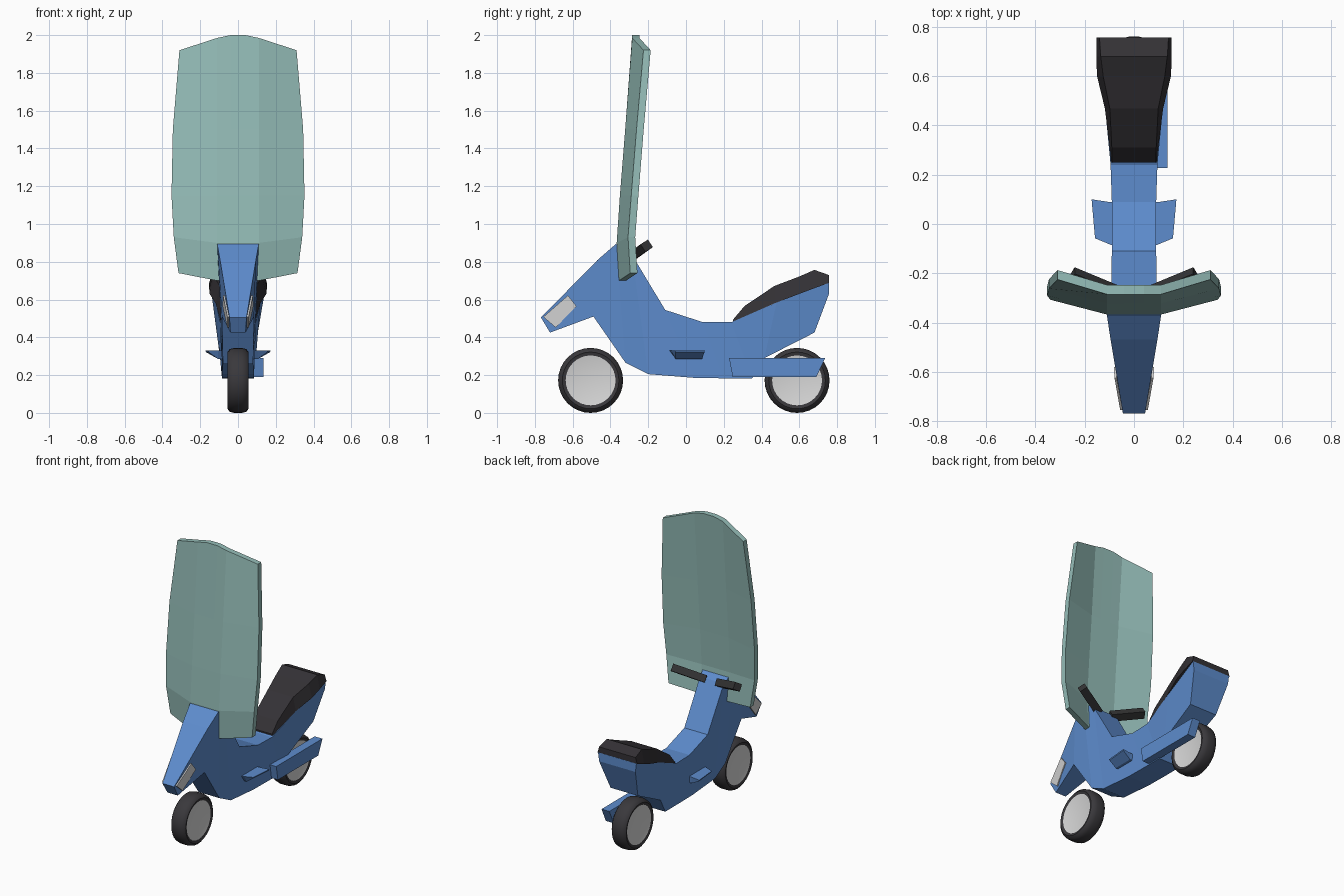
import bpy, bmesh, math
from mathutils import Vector

if "Cube" in bpy.data.objects:
    bpy.data.objects.remove(bpy.data.objects["Cube"])


def mat(name, rgb):
    m = bpy.data.materials.new(name)
    m.diffuse_color = (*rgb, 1)
    m.use_nodes = True
    m.node_tree.nodes["Principled BSDF"].inputs["Base Color"].default_value = m.diffuse_color
    return m


BLUE = mat("body blue", (0.11, 0.262, 0.61))
TEAL = mat("screen teal", (0.30, 0.51, 0.48))
BLACK = mat("seat black", (0.034, 0.031, 0.036))
TYRE = mat("tyre black", (0.042, 0.040, 0.045))
GREY = mat("light grey", (0.68, 0.68, 0.68))
BAR = mat("handlebar black", (0.034, 0.034, 0.035))


def make(name, verts, faces, *mats):
    me = bpy.data.meshes.new(name)
    me.from_pydata([tuple(v) for v in verts], [], faces)
    bm = bmesh.new()
    bm.from_mesh(me)
    bmesh.ops.recalc_face_normals(bm, faces=bm.faces)
    bm.to_mesh(me)
    bm.free()
    for m in mats:
        me.materials.append(m)
    ob = bpy.data.objects.new(name, me)
    bpy.context.collection.objects.link(ob)
    return ob


def loft(name, rings, *mats):
    """Skin equal-length rings and cap both ends."""
    n = len(rings[0])
    verts = [p for r in rings for p in r]
    faces = [(i * n + j, i * n + (j + 1) % n, (i + 1) * n + (j + 1) % n, (i + 1) * n + j)
             for i in range(len(rings) - 1) for j in range(n)]
    last = (len(rings) - 1) * n
    faces += [tuple(range(n)), tuple(range(last, last + n))]
    return make(name, verts, faces, *mats)


def stations(name, rows, *mats):
    """Symmetric loft; each row is top (y, z, half width) then bottom."""
    return loft(name, [[(-tw, ty, tz), (tw, ty, tz), (bw, by, bz), (-bw, by, bz)]
                       for ty, tz, tw, by, bz, bw in rows], *mats)


# Body shell from nose to tail
stations("body", [
    (-.768, .505, .045, -.72, .425, .04),
    (-.468, .81, .095, -.49, .51, .085),
    (-.37, .895, .11, -.32, .265, .08),
    (-.285, .835, .092, -.20, .205, .085),
    (-.11, .545, .09, .05, .185, .085),
    (.09, .48, .09, .20, .183, .085),
    (.24, .48, .095, .35, .183, .085),
    (.48, .585, .118, .415, .29, .095),
    (.755, .69, .148, .68, .425, .105),
    (.757, .69, .148, .757, .63, .14)], BLUE)

# Seat cushion
stations("seat", [
    (.25, .495, .088, .25, .485, .092),
    (.31, .566, .09, .30, .505, .097),
    (.468, .672, .098, .468, .58, .118),
    (.60, .722, .125, .60, .63, .15),
    (.68, .757, .135, .68, .66, .153),
    (.756, .73, .14, .756, .688, .153)], BLACK)

# Wide curved windscreen, a bent sheet given thickness
ROWS = [(.70, .74, .315, -.355), (.90, .93, .34, -.367), (1.15, 1.15, .352, -.35),
        (1.5, 1.5, .345, -.322), (1.985, 1.92, .31, -.285)]
verts = []
for i, (zc, ze, w, y) in enumerate(ROWS):
    top = .015 if i == len(ROWS) - 1 else 0
    for x, z, dy in ((-w, ze, .06), (-.11, zc, 0), (-.04, zc + top, 0),
                     (.04, zc + top, 0), (.11, zc, 0), (w, ze, .06)):
        verts.append((x, y + dy, z))
n = len(ROWS)
front = [(r * 6 + c, r * 6 + c + 1, r * 6 + c + 7, r * 6 + c + 6)
         for r in range(n - 1) for c in range(5)]
faces = front + [tuple(v + n * 6 for v in f[::-1]) for f in front]
edge = list(range(5)) + [r * 6 + 5 for r in range(n - 1)] + \
    [n * 6 - 1 - c for c in range(5)] + [r * 6 for r in range(n - 1, 0, -1)]
faces += [(a, b, b + n * 6, a + n * 6) for a, b in zip(edge, edge[1:] + edge[:1])]
verts += [(x, y + .038, z) for x, y, z in verts]
make("windscreen", verts, faces, TEAL)

# Wheels: turned tyre profile with pale flat discs on both sides
SEG = 32
TURN = [(-.050, .132), (-.056, .150), (-.044, .166), (-.02, .172),
        (.02, .172), (.044, .166), (.056, .150), (.050, .132)]
for name, yc in (("front_wheel", -.505), ("rear_wheel", .588)):
    rings = [[(x, yc + r * math.cos(2 * math.pi * k / SEG), .172 + r * math.sin(2 * math.pi * k / SEG))
              for k in range(SEG)] for x, r in TURN]
    wheel = loft(name, rings, TYRE, GREY)
    for p in wheel.data.polygons:
        if len(p.vertices) > 4:
            p.material_index = 1
    bpy.context.view_layer.objects.active = wheel
    wheel.select_set(True)
    bpy.ops.object.shade_smooth_by_angle(angle=math.radians(50))
    wheel.select_set(False)

# Paired parts on both sides
for side, s in (("left", -1), ("right", 1)):
    # Headlight plate on the nose
    lamp = [(.047, -.755, .508), (.070, -.625, .622), (.073, -.58, .565), (.048, -.69, .452)]
    loft(side + "_headlight", [[(s * (x + d), y, z) for x, y, z in lamp] for d in (0, .009)], GREY)
    # Wedge-shaped footrest
    loft(side + "_footrest", [
        [(s * .08, -.09, .33), (s * .08, .088, .33), (s * .08, .085, .285), (s * .08, -.055, .285)],
        [(s * .105, -.08, .33), (s * .105, .09, .33), (s * .105, .085, .285), (s * .105, -.055, .285)],
        [(s * .158, -.058, .33), (s * .172, .10, .33), (s * .17, .098, .322), (s * .156, -.055, .322)]], BLUE)
    # Handlebar swept back and up
    a, b = Vector((s * .05, -.292, .825)), Vector((s * .252, -.208, .885))
    d = (b - a).normalized()
    u = Vector((0, .83, .55))
    u = (u - d * u.dot(d)).normalized()
    v = d.cross(u)
    loft(side + "_handlebar", [[c + u * i * .026 + v * j * .024
                                for i, j in ((1, 1), (1, -1), (-1, -1), (-1, 1))] for c in (a, b)], BAR)

# Exhaust box on the right side
pipe = [(.228, .29), (.737, .29), (.69, .19), (.247, .19)]
loft("exhaust", [[(x, y, z) for y, z in pipe] for x in (.075, .135)], BLUE)
